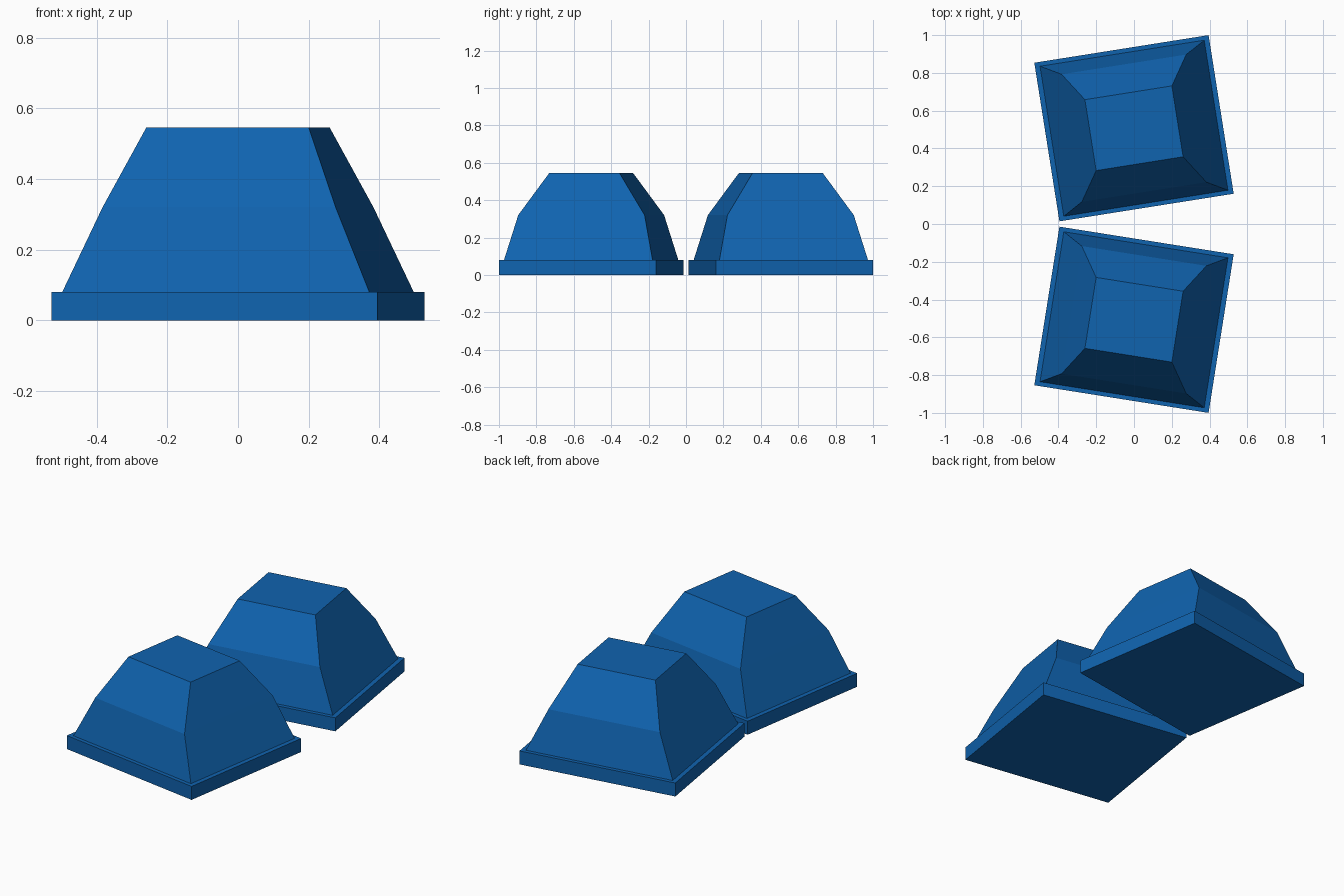
import bpy, bmesh, math
from mathutils import Matrix

if "Cube" in bpy.data.objects:
    bpy.data.objects.remove(bpy.data.objects["Cube"])

blue = bpy.data.materials.new("deep blue")
blue.diffuse_color = (0.005, 0.125, 0.43, 1)
blue.use_nodes = True
blue.node_tree.nodes["Principled BSDF"].inputs["Base Color"].default_value = blue.diffuse_color

# Half width, half depth and height of each rectangular section, bottom to top
SECTIONS = [
    (0.467, 0.425, 0.0),     # base plate
    (0.467, 0.425, 0.08),
    (0.44, 0.402, 0.08),     # inset ledge
    (0.334, 0.342, 0.32),    # bend in the long sides
    (0.233, 0.19, 0.545),    # flat top
]


def stepped_block(name, y, angle):
    """Stack rectangular sections into one closed flat-sided block."""
    bm = bmesh.new()
    rings = [[bm.verts.new((sx * w, sy * d, z))
              for sx, sy in ((-1, -1), (1, -1), (1, 1), (-1, 1))]
             for w, d, z in SECTIONS]
    for low, high in zip(rings, rings[1:]):
        for i in range(4):
            j = (i + 1) % 4
            bm.faces.new((low[i], low[j], high[j], high[i]))
    bm.faces.new(rings[0][::-1])
    bm.faces.new(rings[-1])
    bm.transform(Matrix.Translation((0, y, 0)) @ Matrix.Rotation(angle, 4, 'Z'))
    bmesh.ops.recalc_face_normals(bm, faces=bm.faces)
    mesh = bpy.data.meshes.new(name)
    bm.to_mesh(mesh)
    bm.free()
    mesh.materials.append(blue)
    bpy.context.collection.objects.link(bpy.data.objects.new(name, mesh))


# Two blocks mirrored front to back
for name, side in (("back_block", 1), ("front_block", -1)):
    stepped_block(name, side * 0.507, side * math.radians(9))
